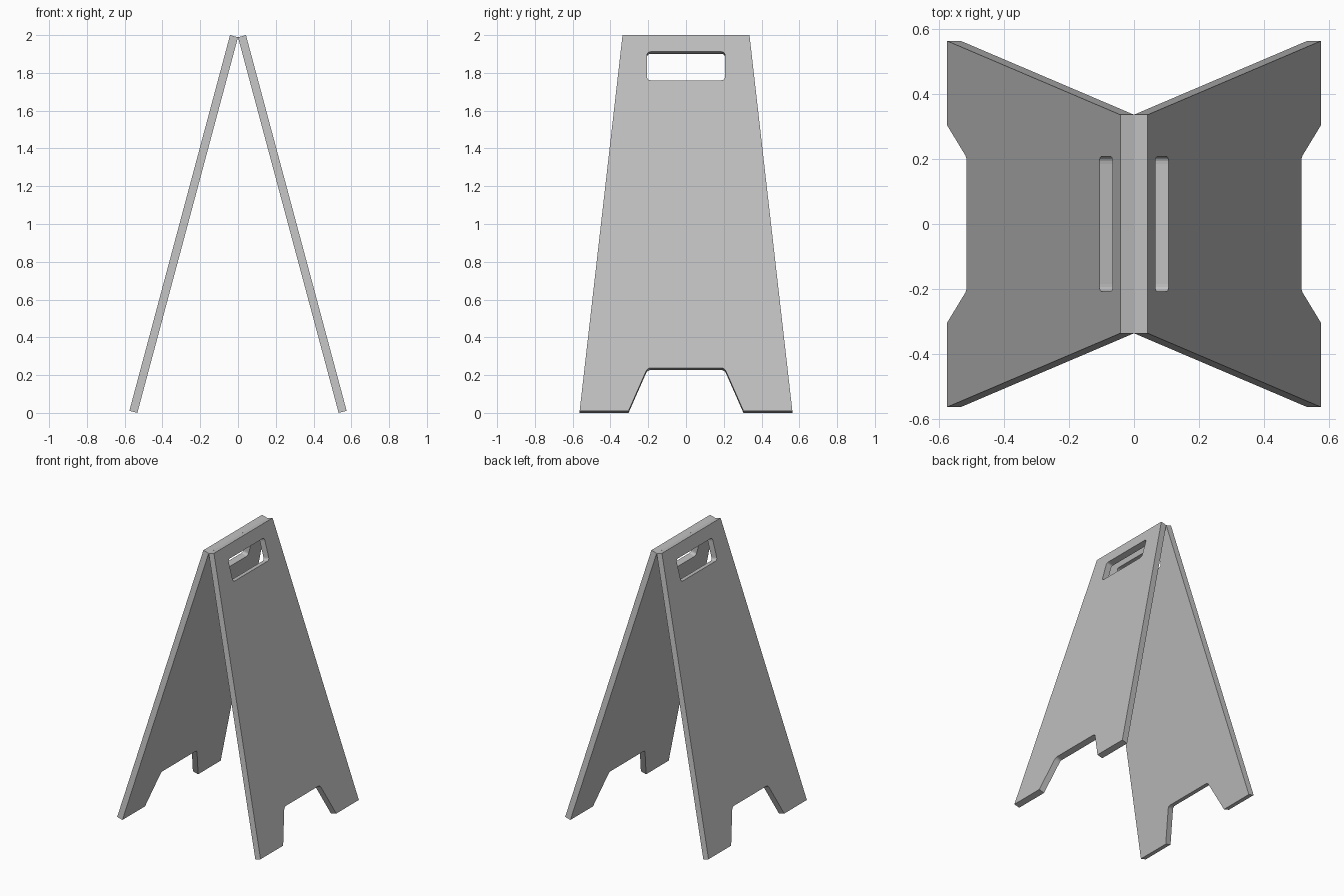
import bpy, bmesh, math
from mathutils import Vector

if "Cube" in bpy.data.objects:
    bpy.data.objects.remove(bpy.data.objects["Cube"])

TILT = math.radians(15)      # lean of each panel
LENGTH = 2.0588              # panel length along its slope
THICK = 0.0436               # panel thickness
FOOT_X = 0.5329              # inner bottom edge

grey = bpy.data.materials.new("light grey")
grey.diffuse_color = (0.52, 0.52, 0.52, 1)
grey.use_nodes = True
grey.node_tree.nodes["Principled BSDF"].inputs["Base Color"].default_value = grey.diffuse_color


def rounded(points, steps=5):
    """Outline from (u, v, radius) corners, with soft corners where radius > 0."""
    out = []
    for i, (u, v, r) in enumerate(points):
        p = Vector((u, v))
        if r == 0:
            out.append(p)
            continue
        a = p + (Vector(points[i - 1][:2]) - p).normalized() * r
        b = p + (Vector(points[(i + 1) % len(points)][:2]) - p).normalized() * r
        for k in range(steps + 1):
            t = k / steps
            out.append(a * (1 - t) ** 2 + p * 2 * t * (1 - t) + b * t * t)
    return out


def mirrored(half):
    return half + [(-u, v, r) for u, v, r in reversed(half)]


# Tapered board with a foot notch, and the hand slot
board = rounded(mirrored([(0.204, 0.235, 0.02), (0.304, 0, 0),
                          (0.563, 0, 0), (0.336, LENGTH, 0)]))
slot = rounded(mirrored([(0.207, 1.811, 0.022), (0.207, 1.968, 0.022)]))


def make_panel(name, side):
    curve = bpy.data.curves.new(name + "_profile", 'CURVE')
    curve.dimensions = '2D'
    curve.fill_mode = 'BOTH'
    curve.extrude = THICK / 2
    for outline in (board, slot):
        spline = curve.splines.new('POLY')
        spline.points.add(len(outline) - 1)
        for pt, p in zip(spline.points, outline):
            pt.co = (p.x, p.y, 0, 1)
        spline.use_cyclic_u = True
    temp = bpy.data.objects.new(name + "_profile", curve)
    bpy.context.collection.objects.link(temp)
    bpy.context.view_layer.update()
    mesh = bpy.data.meshes.new_from_object(
        temp.evaluated_get(bpy.context.evaluated_depsgraph_get()))
    bpy.data.objects.remove(temp)

    # Lean the flat board into place
    bm = bmesh.new()
    bm.from_mesh(mesh)
    for vert in bm.verts:
        u, v, n = vert.co.x, vert.co.y, vert.co.z + THICK / 2
        vert.co = (side * (FOOT_X - v * math.sin(TILT) + n * math.cos(TILT)),
                   u, v * math.cos(TILT) + n * math.sin(TILT))
    bmesh.ops.remove_doubles(bm, verts=bm.verts, dist=1e-5)
    bmesh.ops.recalc_face_normals(bm, faces=bm.faces)
    for face in bm.faces:
        face.smooth = False
        face.material_index = 0
    bm.to_mesh(mesh)
    bm.free()
    mesh.materials.clear()
    mesh.materials.append(grey)
    bpy.context.collection.objects.link(bpy.data.objects.new(name, mesh))


make_panel("right_panel", 1)
make_panel("left_panel", -1)
